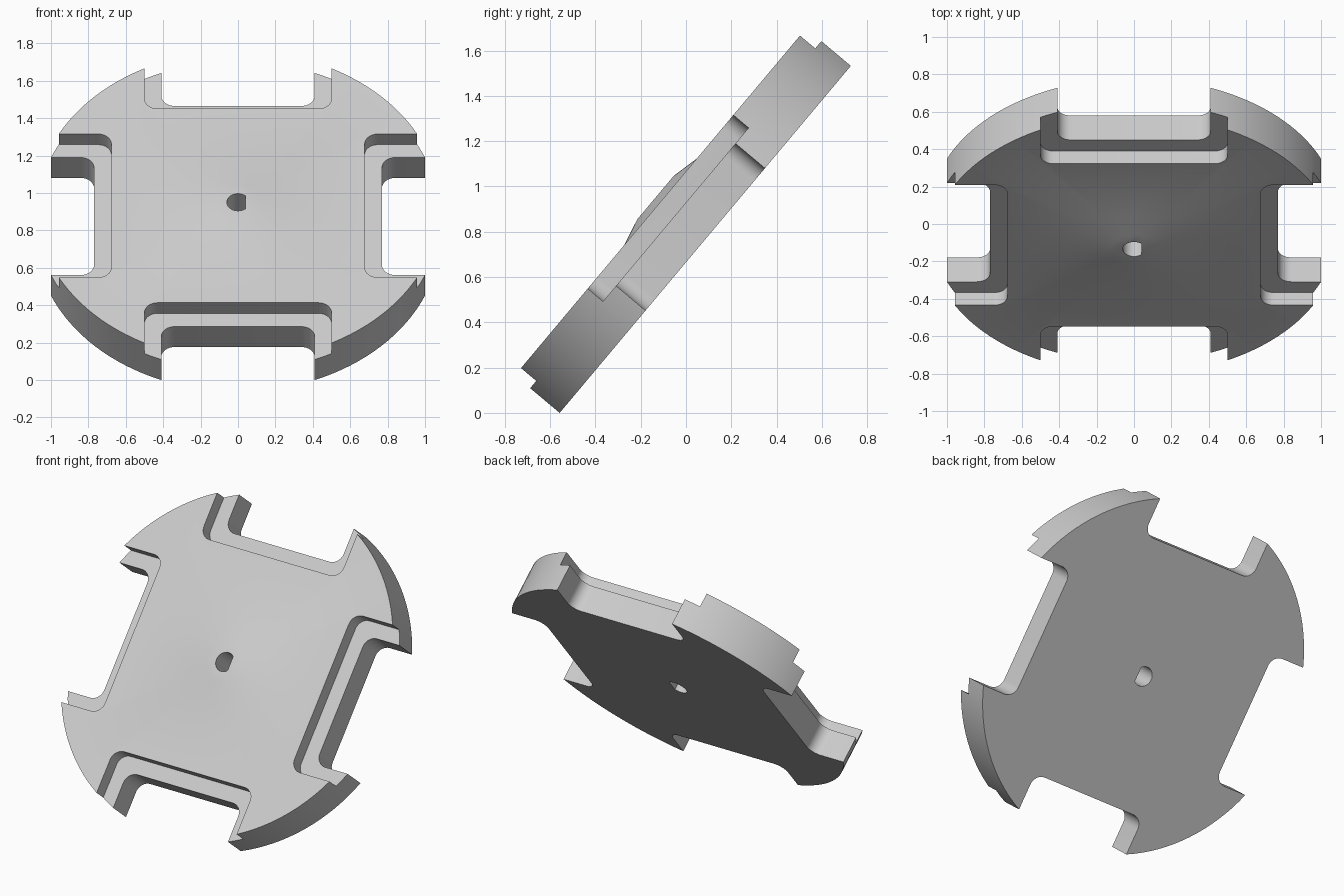
import bpy, bmesh, math
from mathutils import Matrix, Vector

if "Cube" in bpy.data.objects:
    bpy.data.objects.remove(bpy.data.objects["Cube"])

T, LEDGE = 0.258, 0.17          # plate thickness, height of the slot ledge
R = 1.081                       # plate radius
TILT = math.radians(50)

grey = bpy.data.materials.new("light grey")
grey.diffuse_color = (0.6, 0.6, 0.6, 1)
grey.use_nodes = True
grey.node_tree.nodes["Principled BSDF"].inputs["Base Color"].default_value = grey.diffuse_color


def make_object(name, bm):
    bmesh.ops.recalc_face_normals(bm, faces=bm.faces)
    mesh = bpy.data.meshes.new(name)
    bm.to_mesh(mesh)
    bm.free()
    mesh.materials.append(grey)
    ob = bpy.data.objects.new(name, mesh)
    bpy.context.collection.objects.link(ob)
    return ob


def lathe(bm, profile, steps):
    """Closed solid from (radius, height) rings, capped at both ends."""
    rings = [[bm.verts.new((r * math.cos(2 * math.pi * i / steps),
                            r * math.sin(2 * math.pi * i / steps), z))
              for i in range(steps)] for r, z in profile]
    for a, b in zip(rings, rings[1:]):
        for i in range(steps):
            j = (i + 1) % steps
            bm.faces.new((a[i], a[j], b[j], b[i]))
    bm.faces.new(rings[0])
    bm.faces.new(rings[-1])


def prism(bm, outline, z0, z1, turn=0.0):
    rot = Matrix.Rotation(turn, 3, 'Z')
    low = [bm.verts.new(rot @ Vector((x, y, z0))) for x, y in outline]
    high = [bm.verts.new(rot @ Vector((x, y, z1))) for x, y in outline]
    bm.faces.new(low)
    bm.faces.new(high)
    for i in range(len(low)):
        j = (i + 1) % len(low)
        bm.faces.new((low[i], low[j], high[j], high[i]))


def slot_outline(half, depth, r=0.07, n=8):
    """Open-ended slot with two rounded inner corners."""
    pts = [(1.3, -half)]
    for cy, start in ((-half + r, 270), (half - r, 180)):
        for i in range(n + 1):
            a = math.radians(start - 90 * i / n)
            pts.append((depth + r + r * math.cos(a), cy + r * math.sin(a)))
    return pts + [(1.3, half)]


def slots(name, half, depth, z0):
    bm = bmesh.new()
    for k in range(4):
        prism(bm, slot_outline(half, depth), z0, 0.5, k * math.pi / 2)
    return make_object(name, bm)


# round plate with a shallow raised hub
bm = bmesh.new()
lathe(bm, [(R, 0), (R, T), (0.25, T), (0.125, T + 0.029)], 128)
plate = make_object("slotted_plate", bm)

# cutters: through slots, wider upper steps, D-shaped shaft hole
through = slots("slot_cutter", 0.41, 0.77, -0.2)
step = slots("step_cutter", 0.50, 0.677, LEDGE)
bm = bmesh.new()
flat = math.acos(0.04 / 0.06)
arc = [flat + (2 * math.pi - 2 * flat) * i / 28 for i in range(29)]
prism(bm, [(0.06 * math.cos(a), 0.06 * math.sin(a)) for a in arc], -0.2, 0.5)
hole = make_object("shaft_hole_cutter", bm)

bpy.context.view_layer.objects.active = plate
plate.select_set(True)
for cutter in (through, step, hole):
    cutter.hide_render = True
    mod = plate.modifiers.new(cutter.name, 'BOOLEAN')
    mod.operation, mod.solver, mod.object = 'DIFFERENCE', 'EXACT', cutter
    bpy.ops.object.modifier_apply(modifier=mod.name)
for cutter in (through, step, hole):
    bpy.data.objects.remove(cutter)

# tilt the plate so it rests on its lower slot corners
plate.data.transform(Matrix.Translation((0, 0.085, 0.766)) @ Matrix.Rotation(TILT, 4, 'X'))
bpy.ops.object.shade_smooth_by_angle(angle=math.radians(30))
